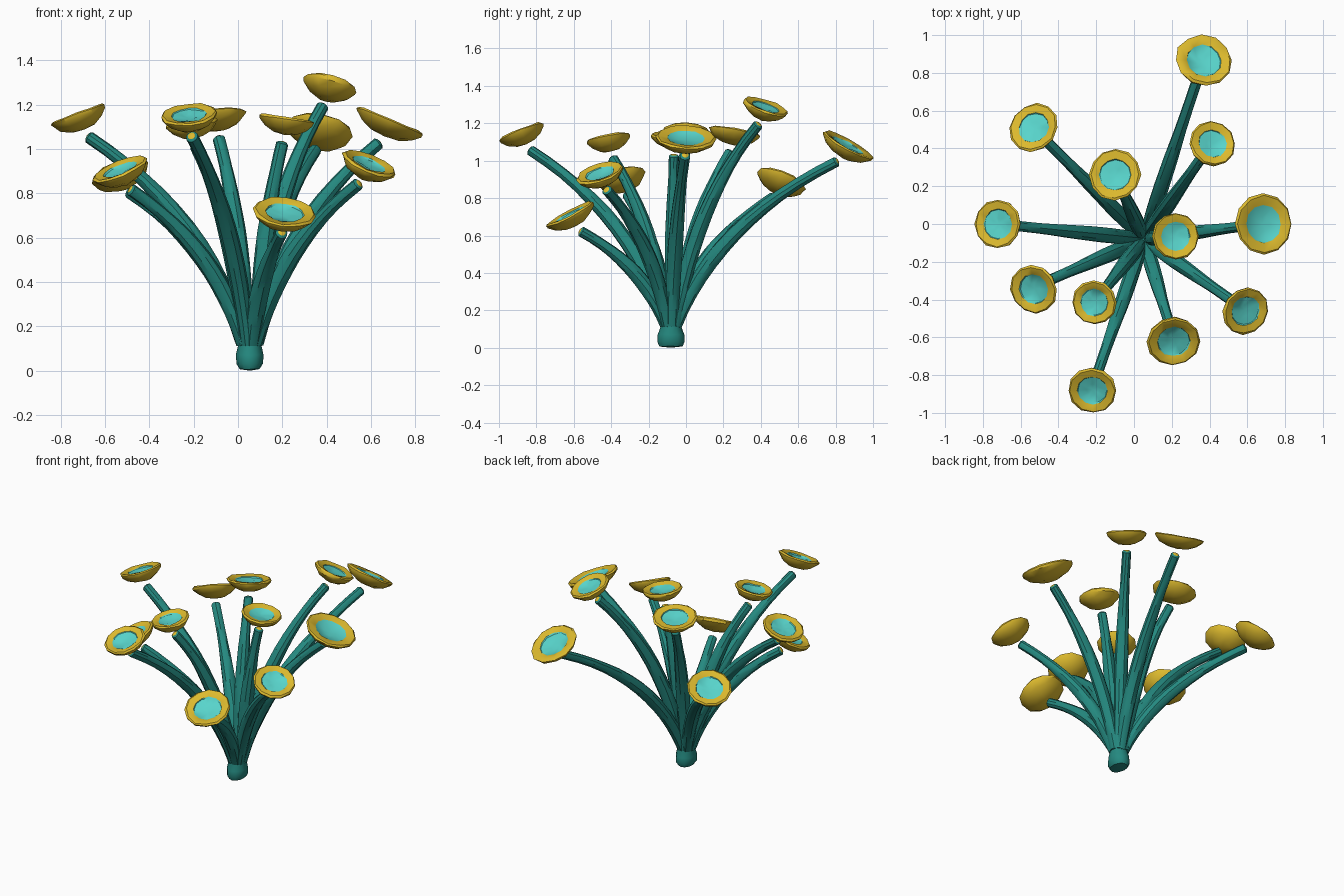
import bpy, bmesh, math, random
from mathutils import Vector

if "Cube" in bpy.data.objects:
    bpy.data.objects.remove(bpy.data.objects["Cube"])

random.seed(4)


def material(name, rgb):
    m = bpy.data.materials.new(name)
    m.diffuse_color = (*rgb, 1)
    m.use_nodes = True
    m.node_tree.nodes["Principled BSDF"].inputs["Base Color"].default_value = m.diffuse_color
    return m


TEAL = material("teal", (0.018, 0.25, 0.215))
YELLOW = material("yellow", (0.72, 0.49, 0.027))
CYAN = material("cyan", (0.098, 0.66, 0.60))


def loft(name, rings, mats, pick):
    """Skin rings of points; a one-point ring closes an end. pick(i) = material of band i."""
    bm = bmesh.new()
    loops = [[bm.verts.new(p) for p in ring] for ring in rings]
    for i, (a, b) in enumerate(zip(loops, loops[1:])):
        n = max(len(a), len(b))
        for k in range(n):
            j = (k + 1) % n
            if len(a) == 1:
                f = bm.faces.new((a[0], b[j], b[k]))
            elif len(b) == 1:
                f = bm.faces.new((a[k], a[j], b[0]))
            else:
                f = bm.faces.new((a[k], a[j], b[j], b[k]))
            f.material_index = pick(i)
    bmesh.ops.recalc_face_normals(bm, faces=bm.faces)
    me = bpy.data.meshes.new(name)
    bm.to_mesh(me)
    bm.free()
    for m in mats:
        me.materials.append(m)
    ob = bpy.data.objects.new(name, me)
    bpy.context.collection.objects.link(ob)
    bpy.context.view_layer.objects.active = ob
    ob.select_set(True)
    bpy.ops.object.shade_smooth_by_angle(angle=math.radians(35))
    ob.select_set(False)
    return ob


def ring(center, axis, rx, ry=None, sides=12, jitter=0.0):
    """Circle of points around an axis, with optional roughness."""
    w = Vector(axis).normalized()
    u = Vector((0, 1, 0)).cross(w).normalized()
    v = w.cross(u)
    ry = rx if ry is None else ry
    pts = []
    for k in range(sides):
        a = math.tau * k / sides
        s = 1 + random.uniform(-jitter, jitter)
        pts.append(Vector(center) + s * (u * rx * math.cos(a) + v * ry * math.sin(a))
                   + w * random.uniform(-1, 1) * jitter * 0.12)
    return pts


def flower(i, c, r, n):
    """Shallow bowl with a dished disc of another colour in the middle."""
    prof = [(0.42, -0.060), (0.75, -0.038), (0.96, -0.010), (1.0, 0.004),
            (0.93, 0.012), (0.62, 0.003), (0.59, -0.002), (0.25, -0.008)]
    rings = [[c - n * 0.068]]
    for f, h in prof:
        rings.append(ring(c + n * h, n, r * f, jitter=0.025))
    rings.append([c - n * 0.014])
    loft(f"flower_{i}", rings, [YELLOW, CYAN], lambda b: 1 if b >= 6 else 0)


BASE = Vector((0.053, -0.08, 0.12))


def stem(i, top, end_dir):
    """Tapered stalk that rises steeply and then bends outward, with a yellow tip."""
    d = Vector((top.x - BASE.x, top.y - BASE.y, 0))
    p0 = BASE + d.normalized() * 0.03
    p1 = Vector((p0.x + d.x * 0.22, p0.y + d.y * 0.22, p0.z + (top.z - p0.z) * 0.62))
    steps = 12
    rings = []
    for s in range(steps + 1):
        t = s / steps
        p = p0 * (1 - t) ** 2 + p1 * 2 * t * (1 - t) + top * t * t
        tan = (p1 - p0) * (1 - t) + (top - p1) * t
        r = 0.032 + 0.011 * math.sin(math.pi * min(1, t * 1.25)) - 0.004 * t
        rings.append(ring(p, tan, r, sides=10, jitter=0.015))
    tan = (top - p1).normalized()
    rings.insert(0, [p0 - Vector((0, 0, 0.01))])
    rings.append(ring(top + tan * 0.008, tan, 0.018, sides=10))
    rings.append([top + tan * 0.012])
    loft(f"stem_{i}", rings, [TEAL, YELLOW], lambda b: 1 if b >= steps + 2 else 0)


# Flowers: rim centre x, y, z, radius, outward lean in x and y
flowers = [
    (0.37, 0.865, 1.08, 0.152, 0.20, 0.55),
    (-0.53, 0.51, 0.89, 0.137, -0.38, 0.42),
    (0.415, 0.425, 1.285, 0.125, 0.28, 0.33),
    (-0.10, 0.26, 1.15, 0.137, -0.10, 0.18),
    (-0.72, 0.0, 1.15, 0.130, -0.38, 0.04),
    (0.685, 0.0, 1.12, 0.162, 0.42, 0.04),
    (0.22, -0.065, 1.13, 0.125, 0.15, 0.0),
    (-0.53, -0.345, 0.905, 0.132, -0.42, -0.28),
    (-0.21, -0.415, 1.115, 0.119, -0.15, -0.18),
    (0.59, -0.46, 0.93, 0.130, 0.42, -0.33),
    (0.21, -0.62, 0.71, 0.142, 0.12, -0.52),
    (-0.22, -0.88, 1.15, 0.128, -0.10, -0.40),
]
for i, (x, y, z, r, lx, ly) in enumerate(flowers, 1):
    c = Vector((x, y, z))
    flower(i, c, r, Vector((lx, ly, 1)).normalized())
    lean = Vector((lx * 1.3, ly * 1.3, 1)).normalized()
    stem(i, c - lean * 0.108, lean)

# Root knob, slightly wider front to back
knob = [(0.008, 0.046, 0.062), (0.03, 0.060, 0.074), (0.07, 0.062, 0.070),
        (0.11, 0.054, 0.056), (0.15, 0.058, 0.058)]
rings = [[Vector((BASE.x, BASE.y, 0))]]
rings += [ring((BASE.x, BASE.y, z), (0, 0, 1), rx, ry, jitter=0.02) for z, rx, ry in knob]
rings.append([Vector((BASE.x, BASE.y, 0.18))])
loft("root_knob", rings, [TEAL], lambda b: 0)
